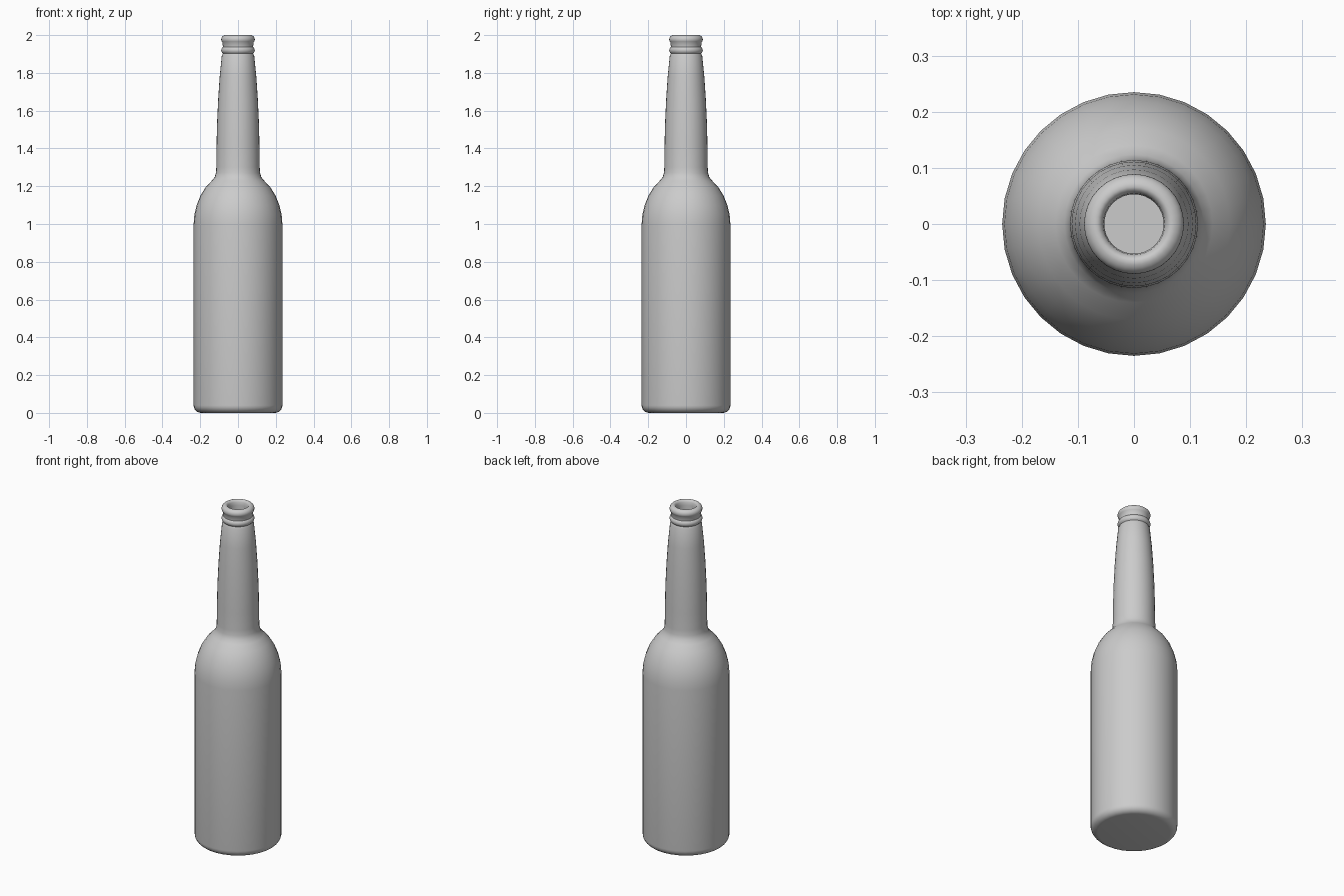
import bpy
import bmesh
from math import cos, sin, pi, radians

if "Cube" in bpy.data.objects:
    bpy.data.objects.remove(bpy.data.objects["Cube"], do_unlink=True)

SIDES = 32

glass = bpy.data.materials.new("grey_glass")
glass.use_nodes = True
GREY = (0.6, 0.6, 0.6, 1)
glass.diffuse_color = GREY
glass.node_tree.nodes["Principled BSDF"].inputs["Base Color"].default_value = GREY


def arc(r, z, rad, start, end, steps):
    """Profile points along a circular arc, angles in degrees."""
    angles = [radians(start + (end - start) * i / steps) for i in range(steps + 1)]
    return [(r + rad * cos(a), z + rad * sin(a)) for a in angles]


# Outer wall: rounded base, straight body, domed shoulder, tapering neck
outer = [(0, 0)] + arc(0.195, 0.04, 0.04, -90, 0, 6)
outer += [(0.235, 1.0), (0.231, 1.05), (0.219, 1.1), (0.199, 1.15), (0.171, 1.195),
          (0.14, 1.228), (0.124, 1.247), (0.117, 1.27), (0.115, 1.3),
          (0.114, 1.4), (0.111, 1.53), (0.105, 1.66), (0.097, 1.78), (0.086, 1.89)]

# Two rounded rings around the mouth, the upper one rolling over inward
lower_ring = arc(0.068, 1.92, 0.021, -55, 55, 6)
lip = arc(0.066, 1.977, 0.023, -45, 90, 8) + [(0.06, 1.997), (0.055, 1.988), (0.053, 1.97)]

# Inner wall down to the floor
inner = [(0.053, 1.87), (0.073, 1.66), (0.08, 1.4), (0.084, 1.25), (0.11, 1.205),
         (0.15, 1.16), (0.185, 1.09), (0.2, 1.0), (0.2, 0.06), (0.18, 0.035), (0, 0.035)]


def lathe(name, profile):
    """Revolve a profile around z, closing its ends at the axis."""
    bm = bmesh.new()
    verts = [bm.verts.new((r, 0, z)) for r, z in profile]
    edges = [bm.edges.new(pair) for pair in zip(verts, verts[1:])]
    bmesh.ops.spin(bm, geom=verts + edges, cent=(0, 0, 0), axis=(0, 0, 1),
                   angle=2 * pi, steps=SIDES)
    bmesh.ops.remove_doubles(bm, verts=bm.verts, dist=0.0005)
    bmesh.ops.recalc_face_normals(bm, faces=bm.faces)
    mesh = bpy.data.meshes.new(name)
    bm.to_mesh(mesh)
    bm.free()
    mesh.materials.append(glass)
    obj = bpy.data.objects.new(name, mesh)
    bpy.context.collection.objects.link(obj)
    bpy.ops.object.select_all(action="DESELECT")
    obj.select_set(True)
    bpy.context.view_layer.objects.active = obj
    bpy.ops.object.shade_smooth_by_angle(angle=radians(50))
    return obj


lathe("bottle", outer + lower_ring + lip + inner)
